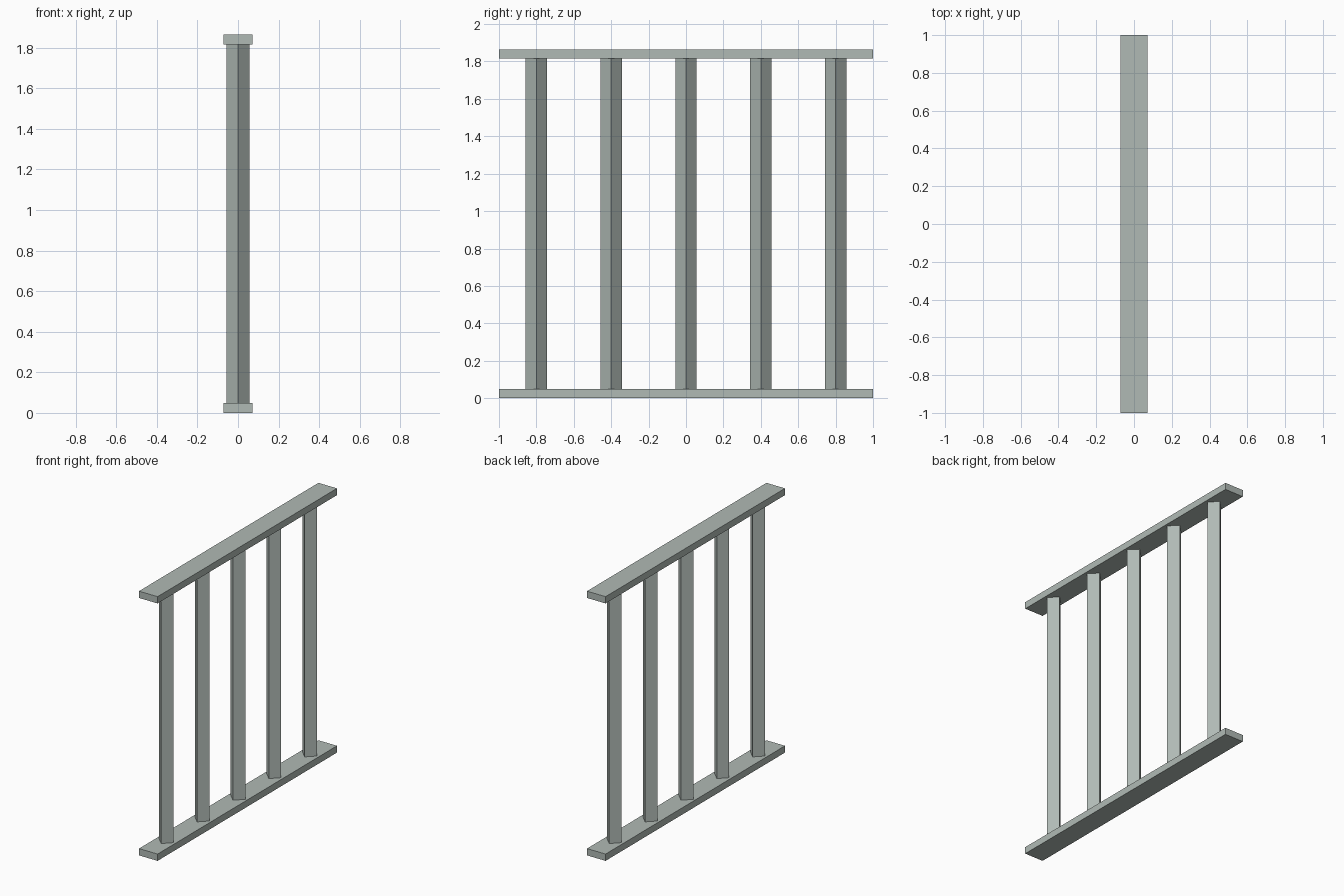
import bpy
import math

if "Cube" in bpy.data.objects:
    bpy.data.objects.remove(bpy.data.objects["Cube"])

HEIGHT = 1.864       # overall height
RAIL_T = 0.048       # rail thickness
RAIL_W = 0.145       # rail width
BAR_R = 0.057        # centre-to-corner radius of a square bar

metal = bpy.data.materials.new("grey_green_metal")
metal.diffuse_color = (0.434, 0.491, 0.462, 1.0)
metal.use_nodes = True
metal.node_tree.nodes["Principled BSDF"].inputs["Base Color"].default_value = metal.diffuse_color


def finish(name):
    obj = bpy.context.object
    obj.name = name
    obj.data.materials.append(metal)
    return obj


# Flat horizontal rails at bottom and top
for name, z in (("bottom_rail", RAIL_T / 2), ("top_rail", HEIGHT - RAIL_T / 2)):
    bpy.ops.mesh.primitive_cube_add(size=1, location=(0, 0, z))
    rail = finish(name)
    rail.scale = (RAIL_W, 2.0, RAIL_T)

# Five square bars, turned so their corners face front and side
side = BAR_R * math.sqrt(2)
for i in range(5):
    bpy.ops.mesh.primitive_cube_add(size=1, location=(0, -0.8 + 0.4 * i, HEIGHT / 2),
                                    rotation=(0, 0, math.pi / 4))
    bar = finish(f"vertical_bar_{i + 1}")
    bar.scale = (side, side, HEIGHT - 2 * RAIL_T)
